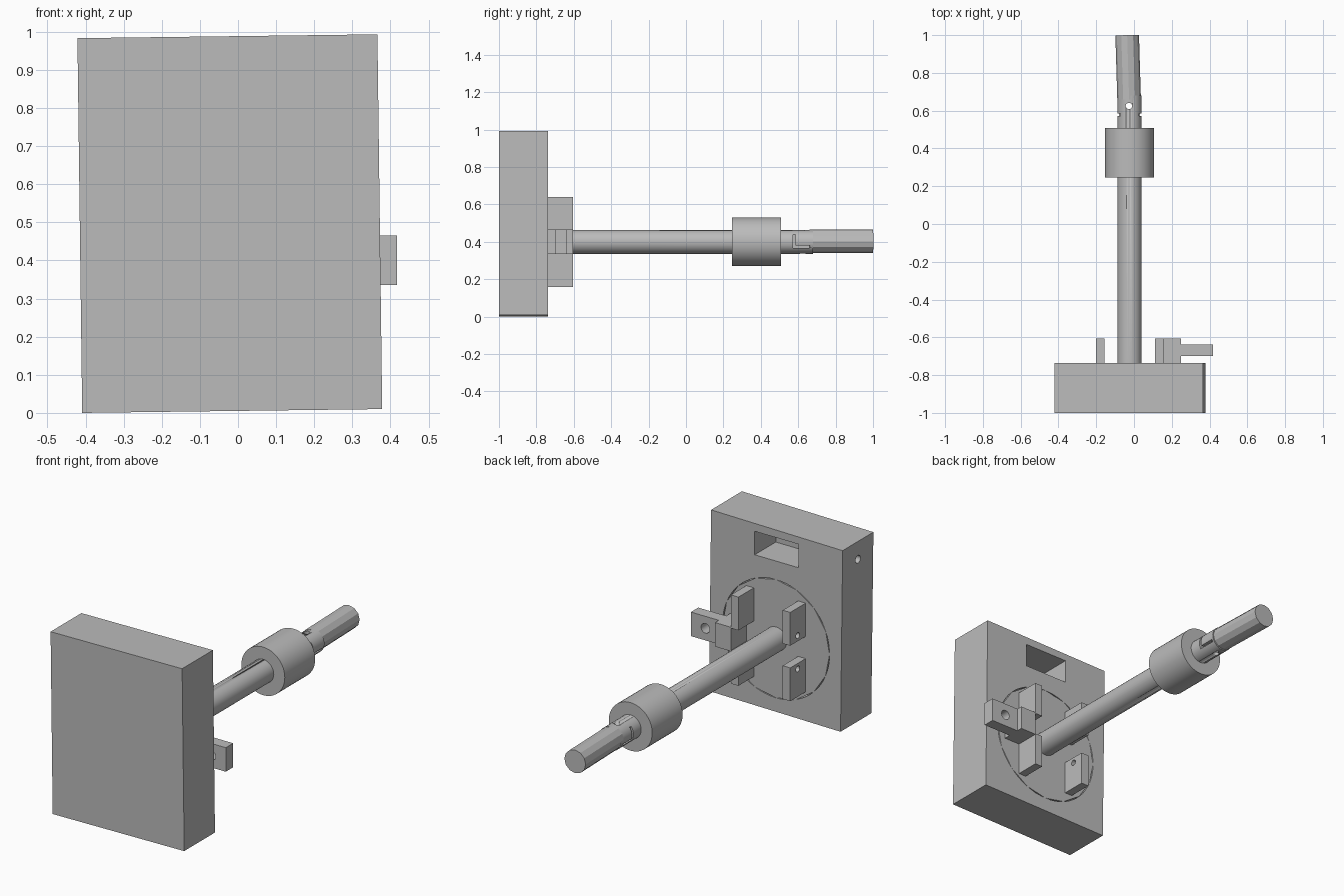
import bpy
from math import radians

cube = bpy.data.objects.get("Cube")
if cube:
    bpy.data.objects.remove(cube, do_unlink=True)

grey = bpy.data.materials.new("plain_grey")
grey.use_nodes = True
grey.diffuse_color = (0.5, 0.5, 0.5, 1)
bsdf = next(n for n in grey.node_tree.nodes if n.type == 'BSDF_PRINCIPLED')
bsdf.inputs["Base Color"].default_value = (0.5, 0.5, 0.5, 1)

SHAFT_X, SHAFT_Z = -0.023, 0.40
BACK = -0.737          # rear face of the base block
LUG_END = -0.605       # rear face of the lugs


def finish(ob, name):
    ob.name = name
    ob.data.materials.append(grey)
    return ob


def box(name, x, y, z, tilt=0):
    """Box from (low, high) pairs on each axis, tilted about y."""
    bpy.ops.mesh.primitive_cube_add(size=1)
    ob = bpy.context.object
    ob.location = [sum(p) / 2 for p in (x, y, z)]
    ob.scale = [p[1] - p[0] for p in (x, y, z)]
    bpy.ops.object.transform_apply(location=False, rotation=False, scale=True)
    ob.rotation_euler.y = tilt
    return finish(ob, name)


def rod(name, axis, centre, radius, length, sides=32, smooth=True):
    """Cylinder along one axis."""
    turn = {'X': (0, radians(90), 0), 'Y': (radians(-90), 0, 0), 'Z': (0, 0, 0)}[axis]
    bpy.ops.mesh.primitive_cylinder_add(vertices=sides, radius=radius, depth=length,
                                        location=centre, rotation=turn)
    ob = finish(bpy.context.object, name)
    if smooth:
        bpy.ops.object.shade_smooth_by_angle(angle=radians(25))
    return ob


def shaft_rod(name, y0, y1, radius, sides=32, smooth=True):
    return rod(name, 'Y', (SHAFT_X, (y0 + y1) / 2, SHAFT_Z), radius, y1 - y0, sides, smooth)


def cut(ob, *cutters):
    """Subtract each cutter from the object, then discard it."""
    for c in cutters:
        c.hide_render = True
        mod = ob.modifiers.new("cut", 'BOOLEAN')
        mod.operation, mod.solver, mod.object = 'DIFFERENCE', 'EXACT', c
        bpy.context.view_layer.objects.active = ob
        bpy.ops.object.modifier_apply(modifier=mod.name)
        bpy.data.objects.remove(c, do_unlink=True)


# Base block with rear pocket, side hole and round recess
base = box("base_block", (-0.415, 0.372), (-1, BACK), (0.005, 0.988), -0.0127)
cut(base,
    box("pocket_cutter", (-0.158, 0.105), (BACK - 0.18, BACK + 0.05), (0.82, 0.947)),
    rod("side_hole_cutter", 'X', (-0.3, -0.87, 0.885), 0.021, 0.4, 16),
    shaft_rod("recess_cutter", BACK - 0.05, BACK + 0.05, 0.32, 64))

# Faceted disc in the recess leaves a ring of thin slits
shaft_rod("turning_disc", BACK - 0.06, BACK, 0.32, 16, False)

# Four lugs, the outer pair drilled crosswise
for side, x in (("right", (-0.2, -0.155)), ("left", (0.11, 0.155))):
    for level, z, hole_z in (("upper", (0.46, 0.64), 0.49), ("lower", (0.16, 0.34), 0.31)):
        lug = box(f"{level}_{side}_lug", x, (BACK - 0.01, LUG_END), z)
        if side == "right":
            cut(lug, rod("lug_hole_cutter", 'X', (-0.18, -0.67, hole_z), 0.016, 0.2, 12))

# Side bracket with drilled tab
box("bracket_block", (0.154, 0.25), (BACK - 0.01, LUG_END), (0.335, 0.465))
tab = box("bracket_tab", (0.245, 0.417), (-0.7, -0.637), (0.335, 0.465))
cut(tab, rod("tab_hole_cutter", 'Y', (0.33, -0.67, 0.40), 0.026, 0.2, 20))

# Shaft with vertical pin hole and an L-shaped slot on both sides
shaft = shaft_rod("shaft", BACK - 0.02, 0.68, 0.064)
cut(shaft, rod("pin_hole_cutter", 'Z', (SHAFT_X - 0.004, 0.625, SHAFT_Z), 0.017, 0.4, 16))
for s in (-1, 1):
    x = sorted((SHAFT_X + s * 0.045, SHAFT_X + s * 0.1))
    cut(shaft,
        box("slot_cutter", x, (0.573, 0.585), (0.368, 0.44)),
        box("slot_cutter", x, (0.573, 0.67), (0.368, 0.38)))

# Collar
shaft_rod("collar", 0.247, 0.507, 0.13, 48)

# Slightly angled faceted end rod
end = rod("end_rod", 'Y', (-0.031, 0.83, 0.403), 0.0625, 0.34, 12, False)
end.rotation_euler.z = 0.03
